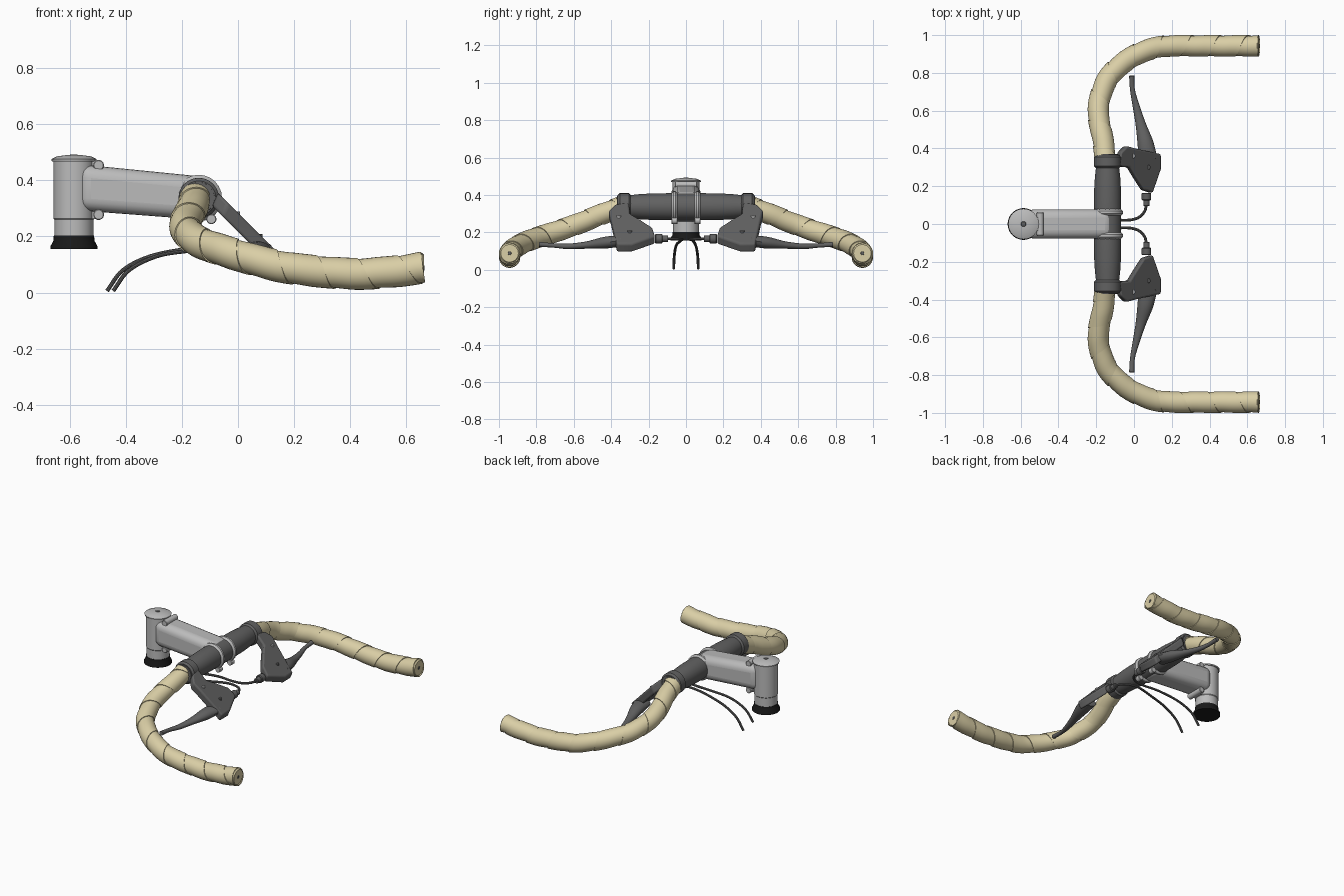
import bpy, bmesh, math
from mathutils import Vector

cube = bpy.data.objects.get("Cube")
if cube:
    bpy.data.objects.remove(cube, do_unlink=True)


def material(name, rgb):
    m = bpy.data.materials.new(name)
    m.use_nodes = True
    m.diffuse_color = (*rgb, 1)
    bsdf = next(n for n in m.node_tree.nodes if n.type == 'BSDF_PRINCIPLED')
    bsdf.inputs["Base Color"].default_value = (*rgb, 1)
    return m


TAN = material("tan_tape", (0.70, 0.62, 0.38))
SILVER = material("light_grey_metal", (0.50, 0.50, 0.50))
DARK = material("dark_grey_metal", (0.12, 0.12, 0.12))
BLACK = material("black_rubber", (0.01, 0.01, 0.01))


def finish(name, bm, mat, mirror=False, bevel=0, segments=3):
    bmesh.ops.remove_doubles(bm, verts=bm.verts, dist=0.00005)
    bmesh.ops.recalc_face_normals(bm, faces=bm.faces)
    mesh = bpy.data.meshes.new(name)
    bm.to_mesh(mesh)
    bm.free()
    mesh.materials.append(mat)
    mesh.shade_smooth()
    mesh.set_sharp_from_angle(angle=math.radians(35))
    ob = bpy.data.objects.new(name, mesh)
    bpy.context.collection.objects.link(ob)
    if bevel:
        mod = ob.modifiers.new("Rounding", 'BEVEL')
        mod.width, mod.segments = bevel, segments
    if mirror:
        mod = ob.modifiers.new("Mirror", 'MIRROR')
        mod.use_axis = (False, True, False)
    return ob


def skin(bm, rows, closed=True):
    """Join equal-length rows of points with quads."""
    rows = [[bm.verts.new(p) for p in row] for row in rows]
    n = len(rows[0])
    for a, b in zip(rows, rows[1:]):
        for i in range(n if closed else n - 1):
            j = (i + 1) % n
            bm.faces.new((a[i], a[j], b[j], b[i]))
    return rows


def lathe(name, origin, profile, mat, axis='z', mirror=False, n=40):
    """Turn (radius, height) pairs around an axis through origin."""
    bm = bmesh.new()
    rows = []
    for r, h in profile:
        ring = []
        for i in range(n):
            a = math.tau * i / n
            c, s = r * math.cos(a), r * math.sin(a)
            off = {'z': (c, s, h), 'y': (c, h, s), 'x': (h, c, s)}[axis]
            ring.append(Vector(origin) + Vector(off))
        rows.append(ring)
    rows = skin(bm, rows)
    bm.faces.new(rows[0])
    bm.faces.new(rows[-1])
    return finish(name, bm, mat, mirror)


def rod(name, origin, r, h0, h1, mat, axis='y', mirror=False):
    b = r * 0.15
    return lathe(name, origin, [(r - b, h0), (r, h0 + b), (r, h1 - b), (r - b, h1)],
                 mat, axis, mirror, 24)


def prism(name, pts, offset, mat, mirror=False, bevel=0.01, segments=3):
    bm = bmesh.new()
    face = bm.faces.new([bm.verts.new(p) for p in pts])
    ext = bmesh.ops.extrude_face_region(bm, geom=[face])
    bmesh.ops.translate(bm, vec=offset,
                        verts=[v for v in ext["geom"] if isinstance(v, bmesh.types.BMVert)])
    return finish(name, bm, mat, mirror, bevel, segments)


def smooth_path(pts, steps=14):
    """Catmull-Rom samples of points of any dimension."""
    p = [Vector(q) for q in pts]
    p = [p[0] * 2 - p[1]] + p + [p[-1] * 2 - p[-2]]
    out = []
    for a, b, c, d in zip(p, p[1:], p[2:], p[3:]):
        for k in range(steps):
            t = k / steps
            out.append(0.5 * (b * 2 + (c - a) * t + (a * 2 - b * 5 + c * 4 - d) * t ** 2
                              + (b * 3 - a - c * 3 + d) * t ** 3))
    return out + [p[-2]]


def frame(path, i):
    t = (path[min(i + 1, len(path) - 1)] - path[max(i - 1, 0)]).normalized()
    side = t.cross(Vector((0, 0, 1))).normalized()
    return side, side.cross(t)


def tube(name, pts, sizes, mat, mirror=False, n=14):
    """Sweep an ellipse; sizes holds (half width, half height) per point."""
    path = smooth_path(pts)
    size = smooth_path([(w, h, 0) for w, h in sizes])
    bm = bmesh.new()
    rows = []
    for i, p in enumerate(path):
        side, up = frame(path, i)
        rows.append([p + side * size[i].x * math.cos(math.tau * k / n)
                     + up * size[i].y * math.sin(math.tau * k / n) for k in range(n)])
    rows = skin(bm, rows)
    bm.faces.new(rows[0])
    bm.faces.new(rows[-1])
    return finish(name, bm, mat, mirror)


# Wrapped grips: one overlapping tape band wound round the bent bar
def wrapped_grip(pts, pitch=0.15, n=28):
    path = smooth_path(pts, 30)
    dist = [0]
    for a, b in zip(path, path[1:]):
        dist.append(dist[-1] + (b - a).length)
    total = dist[-1]

    def surface(s, angle, r):
        s = min(max(s, 0), total)
        i = next(k for k in range(len(path) - 1) if dist[k + 1] >= s - 1e-9)
        f = (s - dist[i]) / (dist[i + 1] - dist[i])
        (s0, u0), (s1, u1) = frame(path, i), frame(path, i + 1)
        side, up = s0.lerp(s1, f).normalized(), u0.lerp(u1, f).normalized()
        return path[i].lerp(path[i + 1], f) + (side * math.cos(angle) + up * math.sin(angle)) * r

    band = [(k / 6, 0.0525 + 0.0045 * min(1, k / 3)) for k in range(7)] + [(1, 0.0525)]
    bm = bmesh.new()
    rows = []
    for j in range(-n, int(total / pitch * n) + 2):
        turn = j / n
        rows.append([surface(pitch * (turn + v), math.tau * turn, r) for v, r in band])
    skin(bm, rows, closed=False)
    bmesh.ops.dissolve_degenerate(bm, dist=0.00005, edges=bm.edges)
    return finish("wrapped_grip", bm, TAN, mirror=True)


wrapped_grip([(-0.152, 0.35, 0.335), (-0.165, 0.45, 0.297), (-0.19, 0.6, 0.237),
              (-0.155, 0.74, 0.19), (-0.09, 0.825, 0.162), (0.0, 0.89, 0.133),
              (0.1, 0.93, 0.105), (0.2, 0.943, 0.085), (0.4, 0.943, 0.067),
              (0.55, 0.943, 0.074), (0.66, 0.943, 0.089)])
rod("grip_end_plug", (0.66, 0.943, 0.088), 0.055, -0.012, 0.003, TAN, 'x', True)
rod("grip_end_screw", (0.66, 0.943, 0.088), 0.01, 0, 0.005, DARK, 'x', True)

# Centre bar, thicker in the middle
BAR = (-0.14, 0, 0.337)
half = [(0.056, 0.37), (0.06, 0.31), (0.067, 0.25), (0.071, 0.18), (0.072, 0.1)]
lathe("centre_bar", BAR, half + [(r, -y) for r, y in reversed(half)], DARK, 'y')
rod("lever_band", BAR, 0.072, 0.295, 0.365, DARK, mirror=True)

# Stem: arm, bar clamps, upright clamp, cap and base
prism("stem_arm", [(-0.57, -0.078, 0.458), (-0.11, -0.078, 0.412),
                   (-0.11, -0.078, 0.258), (-0.57, -0.078, 0.293)],
      (0, 0.156, 0), SILVER, bevel=0.045, segments=5)
rod("bar_clamp_ring", BAR, 0.083, 0.043, 0.08, SILVER, mirror=True)
rod("clamp_bolt", (-0.095, 0, 0.262), 0.018, 0.045, 0.078, SILVER, mirror=True)
HEAD = (-0.585, 0, 0)
lathe("stem_upright", HEAD, [(0.07, 0.26), (0.073, 0.264), (0.073, 0.47), (0.07, 0.474)], SILVER)
lathe("stem_spacer", HEAD, [(0.07, 0.198), (0.07, 0.262)], SILVER)
lathe("stem_cap", HEAD, [(0.079, 0.468), (0.081, 0.476), (0.06, 0.486), (0.02, 0.491)], SILVER)
rod("cap_bolt", HEAD, 0.014, 0.485, 0.493, DARK, 'z')
lathe("base_cone", HEAD, [(0.084, 0.155), (0.084, 0.165), (0.073, 0.185), (0.072, 0.203)], BLACK)
for name, z in (("upper_pinch_bolt", 0.454), ("lower_pinch_bolt", 0.278)):
    rod(name, (-0.497, 0, z), 0.019, -0.06, 0.06, SILVER)
    prism(name + "_lug", [(-0.53, -0.035, z - 0.016), (-0.495, -0.035, z - 0.016),
                          (-0.495, -0.035, z + 0.016), (-0.53, -0.035, z + 0.016)],
          (0, 0.07, 0), SILVER, bevel=0.004)

# Brake levers: sloping housing, pivot screws, blade and cable fitting
outline = [(-0.09, 0.305), (-0.078, 0.38), (-0.045, 0.413), (0, 0.4), (0.135, 0.37),
           (0.135, 0.29), (0.092, 0.165), (0.045, 0.18), (0.0, 0.25), (-0.03, 0.3)]
prism("lever_housing", [(x - 0.012, y, 0.228 - x) for x, y in outline],
      (0.022, 0, 0.046), DARK, mirror=True, bevel=0.01)
for x, y in ((-0.005, 0.36), (0.075, 0.3)):
    rod("housing_screw", (x, y, 0.262 - x), 0.013, 0, 0.022, SILVER if x < 0 else DARK, 'z', True)
tube("lever_blade", [(0.075, 0.34, 0.155), (0.06, 0.43, 0.145), (0.035, 0.53, 0.132),
                     (0.01, 0.63, 0.125), (-0.008, 0.71, 0.13), (-0.012, 0.785, 0.136)],
     [(0.05, 0.03), (0.042, 0.032), (0.027, 0.02), (0.018, 0.015), (0.013, 0.012), (0.014, 0.014)],
     DARK, mirror=True)
rod("cable_barrel", (0.066, 0, 0.166), 0.025, 0.125, 0.165, DARK, mirror=True)
rod("cable_nut", (0.066, 0, 0.166), 0.017, 0.095, 0.128, DARK, mirror=True)

# Cables curve in under the bar and hang behind it
for name, s, dx in (("left_cable", 1, 0.0), ("right_cable", -1, 0.022)):
    pts = [(0.066, 0.11, 0.166), (0.055, 0.065, 0.165), (0.015, 0.03, 0.163),
           (-0.06, 0.02, 0.162), (-0.17, 0.035, 0.157 - dx / 3),
           (-0.31 + dx, 0.052, 0.13), (-0.41 + dx, 0.062, 0.08), (-0.467 + dx, 0.066, 0.006)]
    tube(name, [(x, s * y, z) for x, y, z in pts], [(0.0075, 0.0075)] * len(pts), DARK, n=10)
